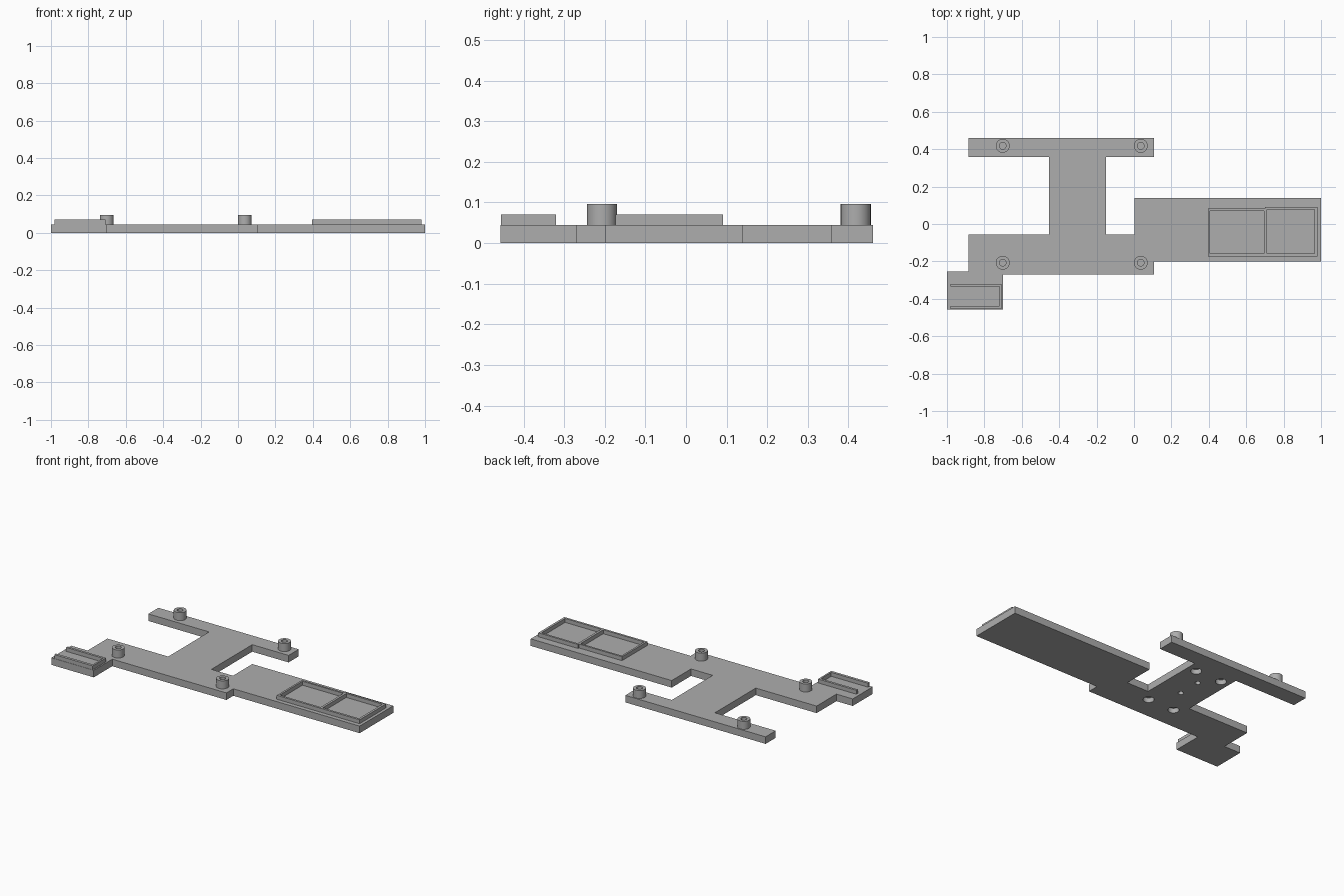
import bpy, bmesh, math

if "Cube" in bpy.data.objects:
    bpy.data.objects.remove(bpy.data.objects["Cube"], do_unlink=True)

BASE_TOP = 0.045
RIM_TOP = 0.07
POST_TOP = 0.096

grey = bpy.data.materials.new("plain grey")
grey.use_nodes = True
colour = (0.42, 0.42, 0.42, 1)
grey.diffuse_color = colour
grey.node_tree.nodes["Principled BSDF"].inputs["Base Color"].default_value = colour


def finish(name, bm):
    bmesh.ops.recalc_face_normals(bm, faces=bm.faces)
    mesh = bpy.data.meshes.new(name)
    bm.to_mesh(mesh)
    bm.free()
    mesh.materials.append(grey)
    obj = bpy.data.objects.new(name, mesh)
    bpy.context.scene.collection.objects.link(obj)
    return obj


def prism(name, outline, z0, z1):
    bm = bmesh.new()
    face = bm.faces.new([bm.verts.new((x, y, z0)) for x, y in outline])
    top = bmesh.ops.extrude_face_region(bm, geom=[face])["geom"]
    moved = [v for v in top if isinstance(v, bmesh.types.BMVert)]
    bmesh.ops.translate(bm, verts=moved, vec=(0, 0, z1 - z0))
    return finish(name, bm)


def rect(x0, x1, y0, y1):
    return [(x0, y0), (x1, y0), (x1, y1), (x0, y1)]


def circle(x, y, r, n=32):
    steps = [2 * math.pi * i / n for i in range(n)]
    return [(x + r * math.cos(a), y + r * math.sin(a)) for a in steps]


def activate(obj):
    bpy.ops.object.select_all(action='DESELECT')
    obj.select_set(True)
    bpy.context.view_layer.objects.active = obj


def cut(obj, outline, z0, z1):
    cutter = prism("cutter", outline, z0, z1)
    cutter.hide_render = True
    mod = obj.modifiers.new("cut", 'BOOLEAN')
    mod.operation = 'DIFFERENCE'
    mod.solver = 'EXACT'
    mod.object = cutter
    activate(obj)
    bpy.ops.object.modifier_apply(modifier=mod.name)
    bpy.data.objects.remove(cutter, do_unlink=True)


# Base plate: two cross bars, a neck, a long arm and a small foot
plate = prism("base_plate", [
    (-0.885, 0.46), (0.107, 0.46), (0.107, 0.358), (-0.15, 0.358),
    (-0.15, -0.055), (0.003, -0.055), (0.003, 0.14), (1, 0.14),
    (1, -0.2), (0.107, -0.2), (0.107, -0.27), (-0.7, -0.27),
    (-0.7, -0.457), (-1, -0.457), (-1, -0.255), (-0.885, -0.255),
    (-0.885, -0.055), (-0.455, -0.055), (-0.455, 0.358), (-0.885, 0.358)],
    0, BASE_TOP)

# Blind holes under the neck
for sy in (-1, 1):
    cut(plate, circle(-0.305, 0.125 + sy * 0.075, 0.016), -0.05, 0.03)
    for sx in (-1, 1):
        cut(plate, circle(-0.305 + sx * 0.092, 0.085 + sy * 0.21, 0.032), -0.05, 0.03)

# Hollow mounting posts
for side, x in (("right", -0.702), ("left", 0.036)):
    for end, y in (("front", -0.207), ("back", 0.418)):
        post = prism(f"{end}_{side}_post", circle(x, y, 0.037), BASE_TOP, POST_TOP)
        cut(post, circle(x, y, 0.018), BASE_TOP - 0.02, POST_TOP + 0.02)

# Double frame on the long arm
frame = prism("arm_frame", [
    (0.395, -0.173), (0.981, -0.173), (0.981, 0.091), (0.7, 0.091),
    (0.7, 0.082), (0.395, 0.082)], BASE_TOP, RIM_TOP)
for pocket in (rect(0.407, 0.696, -0.159, 0.07), rect(0.711, 0.966, -0.159, 0.078)):
    cut(frame, pocket, BASE_TOP - 0.02, RIM_TOP + 0.02)

# Three-sided rim on the foot, open at the outer end
rim = prism("foot_rim", rect(-0.98, -0.709, -0.455, -0.32), BASE_TOP, RIM_TOP)
cut(rim, rect(-1.1, -0.72, -0.438, -0.335), BASE_TOP - 0.02, RIM_TOP + 0.02)

# Smooth round walls, keep edges sharp
for obj in bpy.context.scene.objects:
    if obj.name.endswith("post") or obj is plate or obj.name == "base_plate":
        activate(obj)
        bpy.ops.object.shade_smooth_by_angle(angle=math.radians(30))
